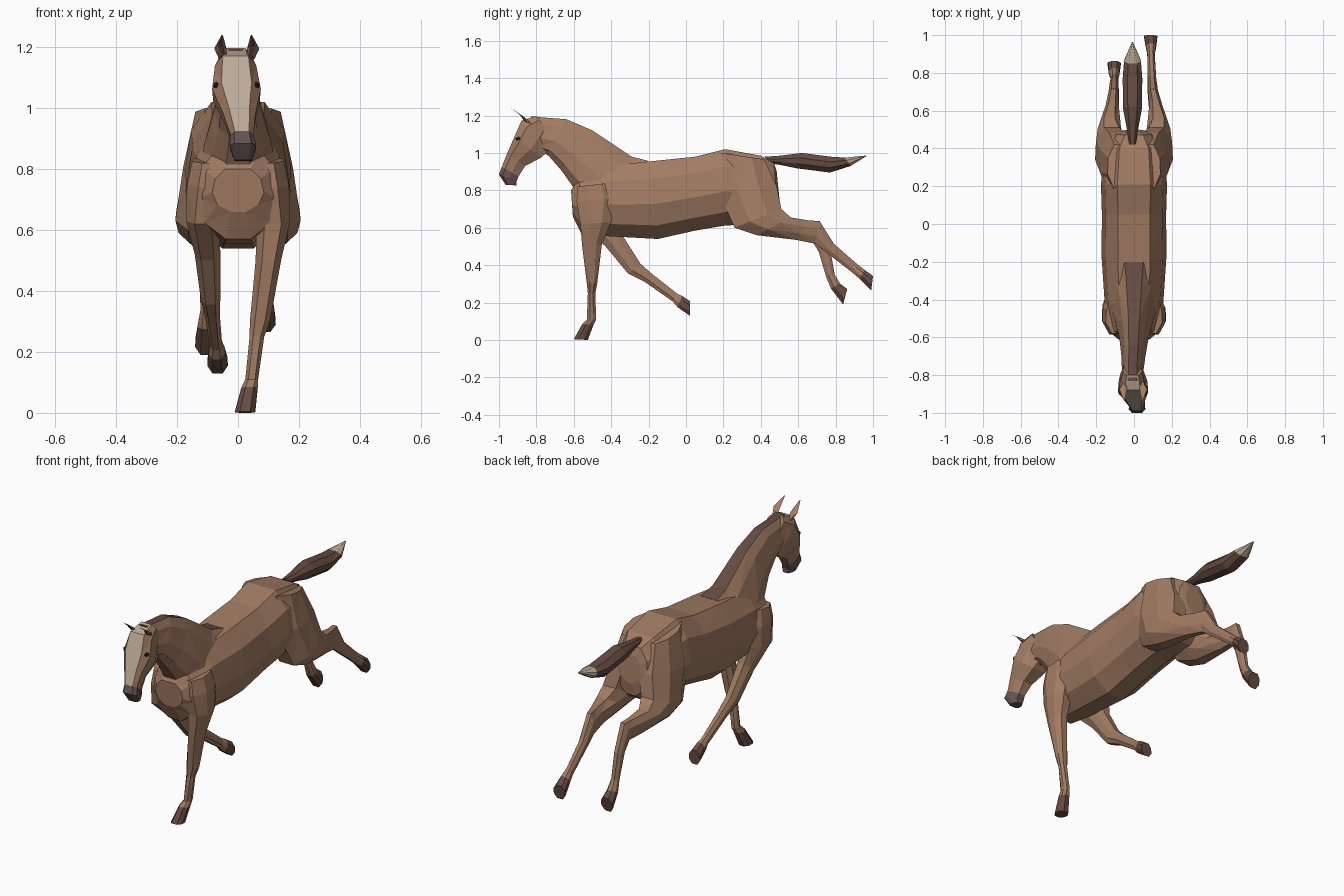
import bpy, bmesh
from mathutils import Vector


def material(name, r, g, b):
    m = bpy.data.materials.new(name)
    m.diffuse_color = (r, g, b, 1)
    return m


COAT = material("coat", .36, .20, .125)
DARK = material("dark_hair", .13, .07, .055)
HOOF = material("hoof", .13, .07, .055)
MUZZLE = material("muzzle_skin", .13, .085, .085)
PALE = material("pale_hair", .50, .40, .31)
BLACK = material("eye_black", .02, .015, .015)

# half cross-sections: (sideways, along the ring from first point +1 to second -1)
BARREL = [(.5, 1), (.88, .55), (1, -.1), (.8, -.65), (.3, -1)]
NECK = [(.38, 1), (.75, .6), (1, -.2), (.8, -.75), (.35, -1)]
HEAD = [(.62, 1), (1, .6), (.95, -.2), (.5, -1)]
LIMB = [(.5, 1), (1, .35), (.95, -.4), (.45, -1)]
BLADE = [(.4, 1), (1, .1), (.4, -1)]


def loft(name, rings, half, mat, stripe=None):
    """Skin rings (centre x, half width, y1, z1, y2, z2); stripe colours the first-point side."""
    bm = bmesh.new()
    shape = half + [(-u, v) for u, v in reversed(half)]
    n = len(shape)
    loops = []
    for cx, hw, y1, z1, y2, z2 in rings:
        a, b = Vector((cx, y1, z1)), Vector((cx, y2, z2))
        mid, arm = (a + b) / 2, (a - b) / 2
        loops.append([bm.verts.new(mid + arm * v + Vector((hw * u, 0, 0))) for u, v in shape])
    for p, q in zip(loops, loops[1:]):
        for i in range(n):
            j = (i + 1) % n
            f = bm.faces.new((p[i], p[j], q[j], q[i]))
            if stripe and i == n - 1:
                f.material_index = 1
    bm.faces.new(loops[0])
    bm.faces.new(loops[-1])
    bmesh.ops.triangulate(bm, faces=[f for f in bm.faces if len(f.verts) == 4])
    bmesh.ops.recalc_face_normals(bm, faces=bm.faces)
    me = bpy.data.meshes.new(name)
    bm.to_mesh(me)
    bm.free()
    me.materials.append(mat)
    if stripe:
        me.materials.append(stripe)
    ob = bpy.data.objects.new(name, me)
    bpy.context.collection.objects.link(ob)
    return ob


def leg(name, side, upper, lower, hoof):
    """Leg from shared upper rings plus posed lower rings, with a separate hoof."""
    rings = [(side * r[0], *r[1:]) for r in upper + lower + hoof[:1]]
    loft(name, rings, LIMB, COAT)
    loft(name + "_hoof", [(side * r[0], *r[1:]) for r in hoof], LIMB, HOOF)


# torso from chest to rump
loft("torso", [
    (0, .085, -.615, .80, -.605, .66),
    (0, .135, -.57, .87, -.56, .57),
    (0, .155, -.42, .93, -.42, .555),
    (0, .172, -.19, .955, -.15, .54),
    (0, .170, .05, .98, .05, .585),
    (0, .175, .21, 1.02, .21, .612),
    (0, .155, .40, .985, .40, .62),
    (0, .100, .47, .945, .49, .68),
    (0, .060, .485, .90, .50, .75)], BARREL, COAT)

# neck with the mane along its crest
loft("neck_and_mane", [
    (0, .13, -.20, .957, -.56, .68),
    (0, .11, -.29, .98, -.605, .82),
    (0, .078, -.50, 1.12, -.665, .905),
    (-.003, .064, -.64, 1.18, -.735, .985),
    (-.008, .055, -.83, 1.195, -.78, 1.01)], NECK, COAT, DARK)

# head with a pale blaze, then the dark muzzle
loft("head", [
    (-.008, .050, -.80, 1.198, -.72, 1.09),
    (-.008, .068, -.88, 1.172, -.735, 1.01),
    (-.005, .080, -.918, 1.085, -.775, .975),
    (.004, .054, -.955, 1.0, -.86, .93),
    (.013, .038, -.985, .925, -.895, .875)], HEAD, COAT, PALE)
loft("muzzle", [
    (.013, .038, -.985, .925, -.895, .875),
    (.016, .044, -1.0, .885, -.905, .85),
    (.017, .030, -.965, .83, -.905, .826)], HEAD, MUZZLE)

# ears and eyes
for s, tag in ((1, "right"), (-1, "left")):
    loft(f"{tag}_ear", [
        (s * .045 - .004, .014, -.865, 1.17, -.825, 1.155),
        (s * .054 - .004, .020, -.890, 1.205, -.855, 1.185),
        (s * .048 - .004, .003, -.937, 1.24, -.930, 1.236)], BLADE, COAT, DARK)
    bpy.ops.mesh.primitive_ico_sphere_add(subdivisions=1, radius=.018,
                                          location=(s * .064 - .005, -.893, 1.075))
    eye = bpy.context.object
    eye.name = f"{tag}_eye"
    eye.scale = (.8, 1, .7)
    eye.data.materials.append(BLACK)

# tail streaming backwards with a pale tip
loft("tail", [
    (-.008, .018, .42, .98, .44, .945),
    (-.008, .030, .50, .985, .51, .935),
    (-.008, .050, .62, 1.0, .59, .918),
    (-.008, .052, .77, .98, .77, .895),
    (-.008, .045, .85, .975, .88, .93)], LIMB, DARK)
loft("tail_tip", [
    (-.008, .045, .85, .975, .88, .93),
    (-.008, .003, .962, .986, .963, .982)], LIMB, PALE)

# front legs: one planted, one swept back
shoulder = [(.085, .065, -.58, .82, -.40, .84), (.093, .075, -.585, .74, -.375, .76)]
leg("right_front_leg", 1, shoulder, [
    (.115, .055, -.565, .62, -.40, .63),
    (.100, .042, -.555, .50, -.45, .51),
    (.072, .033, -.53, .30, -.475, .30),
    (.062, .024, -.525, .25, -.485, .25),
    (.045, .021, -.53, .11, -.48, .11)],
    [(.038, .027, -.555, .085, -.495, .08), (.023, .034, -.60, .004, -.525, 0)])
leg("left_front_leg", -1, shoulder, [
    (.115, .055, -.56, .62, -.37, .65),
    (.100, .042, -.43, .50, -.34, .56),
    (.090, .032, -.31, .355, -.245, .41),
    (.085, .025, -.22, .31, -.19, .36),
    (.072, .020, -.07, .205, -.05, .25)],
    [(.070, .027, -.045, .175, -.02, .235), (.067, .034, .02, .13, .022, .207)])

# hind legs: shared haunch, two different kicks
haunch = [
    (.075, .065, .19, 1.0, .42, .965),
    (.090, .090, .17, .80, .485, .82),
    (.118, .088, .26, .60, .51, .70),
    (.130, .065, .38, .56, .56, .655),
    (.115, .036, .59, .535, .65, .64)]
leg("right_hind_leg", 1, haunch, [
    (.100, .028, .69, .515, .715, .635),
    (.095, .023, .76, .46, .79, .515),
    (.090, .020, .89, .36, .91, .41)],
    [(.090, .028, .93, .325, .955, .375), (.088, .036, .99, .265, 1.0, .342)])
leg("left_hind_leg", -1, haunch, [
    (.108, .028, .675, .53, .715, .635),
    (.105, .024, .71, .47, .77, .49),
    (.103, .020, .75, .335, .795, .35)],
    [(.105, .028, .775, .275, .825, .30), (.105, .036, .84, .19, .862, .272)])
